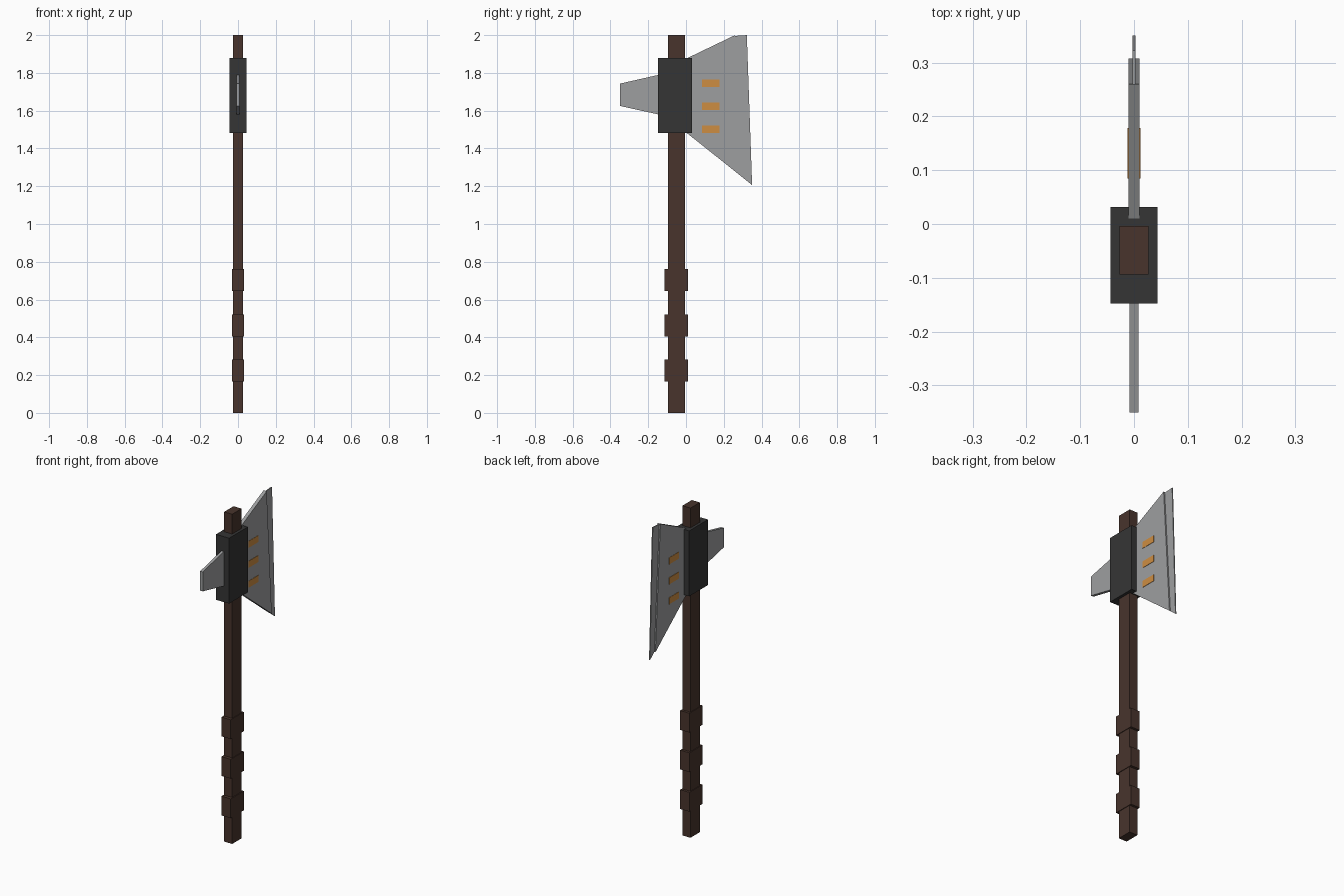
import bpy, bmesh

if "Cube" in bpy.data.objects:
    bpy.data.objects.remove(bpy.data.objects["Cube"])


def srgb(r, g, b):
    def lin(c):
        c /= 255
        return c / 12.92 if c <= 0.04045 else ((c + 0.055) / 1.055) ** 2.4
    return (lin(r), lin(g), lin(b), 1)


def material(name, rgb):
    m = bpy.data.materials.new(name)
    m.diffuse_color = srgb(*rgb)
    m.use_nodes = True
    m.node_tree.nodes["Principled BSDF"].inputs["Base Color"].default_value = m.diffuse_color
    return m


WOOD = material("dark wood", (72, 52, 44))
IRON = material("black iron", (53, 53, 53))
STEEL = material("grey steel", (158, 159, 160))
ORANGE = material("orange inlay", (206, 141, 66))


def plate(name, outline, half, mat):
    """Extrude a (y, z) outline symmetrically along x."""
    bm = bmesh.new()
    face = bm.faces.new([bm.verts.new((-half, y, z)) for y, z in outline])
    ext = bmesh.ops.extrude_face_region(bm, geom=[face])["geom"]
    verts = [v for v in ext if isinstance(v, bmesh.types.BMVert)]
    bmesh.ops.translate(bm, verts=verts, vec=(2 * half, 0, 0))
    bmesh.ops.recalc_face_normals(bm, faces=bm.faces[:])
    mesh = bpy.data.meshes.new(name)
    bm.to_mesh(mesh)
    bm.free()
    mesh.materials.append(mat)
    ob = bpy.data.objects.new(name, mesh)
    bpy.context.collection.objects.link(ob)
    return ob


def box(name, half, y0, y1, z0, z1, mat):
    return plate(name, [(y0, z0), (y1, z0), (y1, z1), (y0, z1)], half, mat)


# Shaft and its three grip bands
box("handle", 0.027, -0.094, -0.004, 0, 2, WOOD)
for i in range(3):
    z = 0.165 + 0.24 * i
    box(f"grip_band_{i + 1}", 0.031, -0.114, 0.011, z, z + 0.117, WOOD)

# Socket block holding the head
box("head_block", 0.044, -0.148, 0.032, 1.483, 1.88, IRON)

# Blade body with a thinner cutting edge
plate("blade", [(0, 1.485), (0.308, 1.24), (0.26, 2.0), (0, 1.875)], 0.0105, STEEL)
plate("cutting_edge", [(0.25, 1.286), (0.35, 1.206), (0.322, 2.0), (0.25, 2.0 - 0.005)],
      0.003, STEEL)

# Rear spike, a tapering plate
plate("rear_spike", [(-0.35, 1.625), (-0.1, 1.57), (-0.1, 1.8), (-0.35, 1.743)],
      0.0085, STEEL)

# Inlay bars showing on both blade faces
for i in range(3):
    z = 1.482 + 0.121 * i
    box(f"inlay_bar_{i + 1}", 0.0125, 0.085, 0.178, z, z + 0.04, ORANGE)
